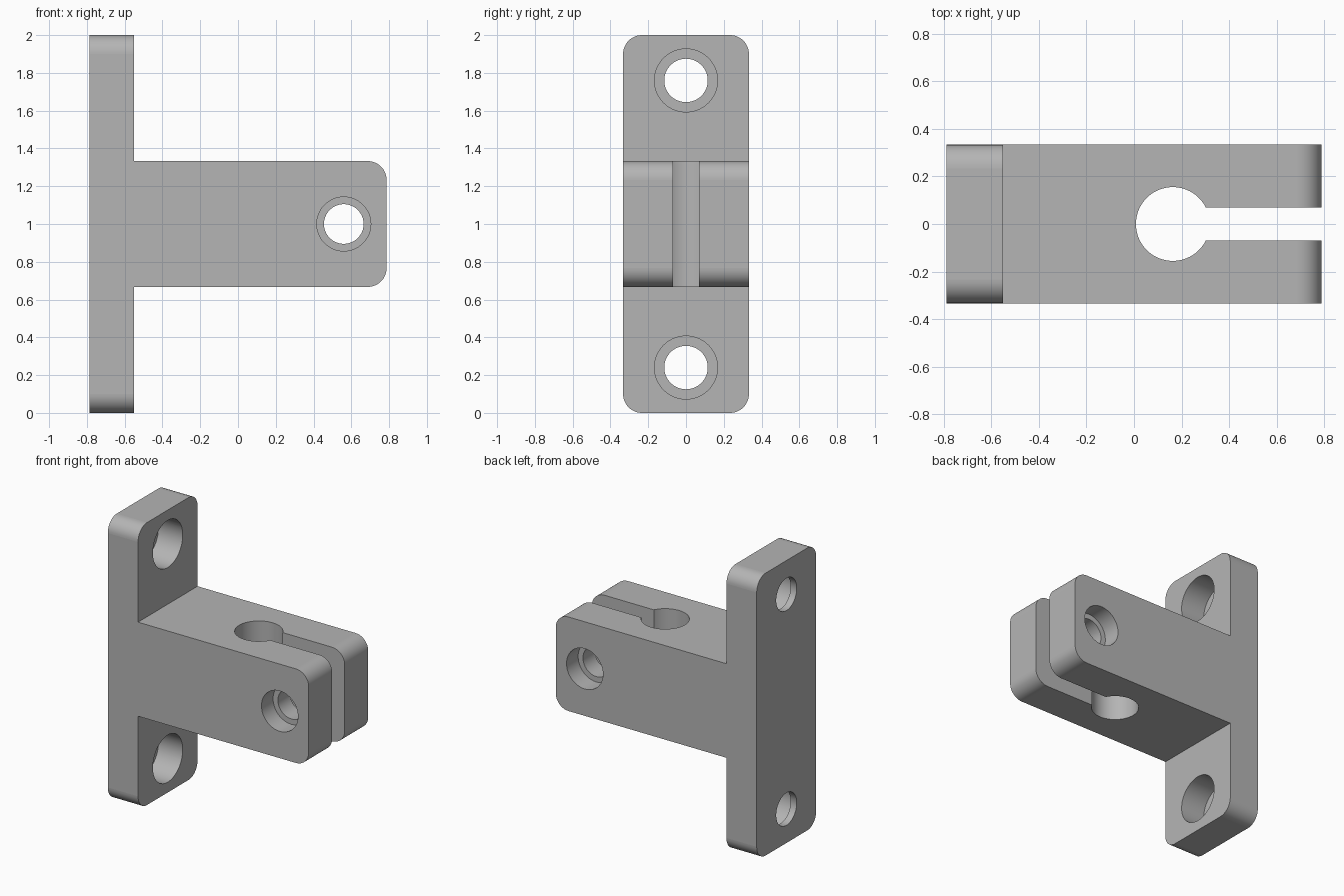
import bpy, bmesh, math
from mathutils import Matrix

cube = bpy.data.objects.get("Cube")
if cube:
    bpy.data.objects.remove(cube, do_unlink=True)

# Main dimensions
END, PLATE_FRONT = 0.787, -0.55
HALF_W = 0.333
ARM_LOW, ARM_HIGH = 0.667, 1.333
CORNER = 0.1

grey = bpy.data.materials.new("plain_grey")
grey.use_nodes = True
colour = (0.46, 0.46, 0.46, 1)
grey.diffuse_color = colour
grey.node_tree.nodes["Principled BSDF"].inputs["Base Color"].default_value = colour


def add_object(name, bm):
    bmesh.ops.recalc_face_normals(bm, faces=bm.faces)
    mesh = bpy.data.meshes.new(name)
    bm.to_mesh(mesh)
    bm.free()
    mesh.materials.append(grey)
    obj = bpy.data.objects.new(name, mesh)
    bpy.context.collection.objects.link(obj)
    return obj


def cylinder(name, radius, start, end, axis):
    """Cylinder centred at start, running along the given axis to end."""
    bm = bmesh.new()
    length = abs(end - start[axis])
    centre = list(start)
    centre[axis] = (start[axis] + end) / 2
    turn = {0: Matrix.Rotation(math.pi / 2, 4, "Y"),
            1: Matrix.Rotation(math.pi / 2, 4, "X"),
            2: Matrix.Identity(4)}[axis]
    bmesh.ops.create_cone(bm, cap_ends=True, segments=64, radius1=radius,
                          radius2=radius, depth=length,
                          matrix=Matrix.Translation(centre) @ turn)
    return add_object(name, bm)


def box(name, low, high):
    bm = bmesh.new()
    bmesh.ops.create_cube(bm, size=1)
    for v in bm.verts:
        v.co = [high[i] if v.co[i] > 0 else low[i] for i in range(3)]
    return add_object(name, bm)


# T-shaped body: mounting plate and arm extruded from one profile
profile = [(-END, 0), (PLATE_FRONT, 0), (PLATE_FRONT, ARM_LOW), (END, ARM_LOW),
           (END, ARM_HIGH), (PLATE_FRONT, ARM_HIGH), (PLATE_FRONT, 2), (-END, 2)]
bm = bmesh.new()
face = bm.faces.new([bm.verts.new((x, -HALF_W, z)) for x, z in profile])
side = bmesh.ops.extrude_face_region(bm, geom=[face])
for item in side["geom"]:
    if isinstance(item, bmesh.types.BMVert):
        item.co.y = HALF_W


# Rounded corners of the plate and of the arm's free end
def is_corner(edge):
    a, b = (v.co for v in edge.verts)
    along_x = abs(a.x - b.x) > 0.1
    along_y = abs(a.y - b.y) > 0.1
    plate_corner = along_x and a.z == b.z and a.z in (0, 2)
    arm_corner = along_y and min(a.x, b.x) > 0.7
    return plate_corner or arm_corner


bmesh.ops.bevel(bm, geom=[e for e in bm.edges if is_corner(e)], offset=CORNER,
                segments=12, profile=0.5, affect="EDGES")
body = add_object("clamp_bracket", bm)

# Rod bore and the clamping slot
cutters = [cylinder("rod_bore", 0.155, (0.163, 0, 0.5), 1.5, 2),
           box("clamp_slot", (0.163, -0.07, 0.5), (1, 0.07, 1.5))]

# Clamp screw hole, counterbored on both sides
cutters.append(cylinder("clamp_screw_hole", 0.105, (0.56, -0.5, 1), 0.5, 1))
for s in (-1, 1):
    cutters.append(cylinder("clamp_counterbore", 0.143, (0.56, s * 0.203, 1), s * 0.5, 1))

# Mounting holes, counterbored from the arm side
for z in (0.24, 1.76):
    cutters.append(cylinder("mount_hole", 0.115, (-1, 0, z), -0.4, 0))
    cutters.append(cylinder("mount_counterbore", 0.167, (-0.74, 0, z), -0.4, 0))

bpy.context.view_layer.objects.active = body
for cutter in cutters:
    mod = body.modifiers.new(cutter.name, "BOOLEAN")
    mod.operation = "DIFFERENCE"
    mod.solver = "EXACT"
    mod.object = cutter
    bpy.ops.object.modifier_apply(modifier=mod.name)
    bpy.data.objects.remove(cutter, do_unlink=True)

# Smooth curved walls, flat planar faces
bpy.ops.object.select_all(action="DESELECT")
body.select_set(True)
bpy.ops.object.shade_smooth_by_angle(angle=math.radians(30))
for poly in body.data.polygons:
    poly.use_smooth = max(abs(c) for c in poly.normal) < 0.9999
    poly.material_index = 0
